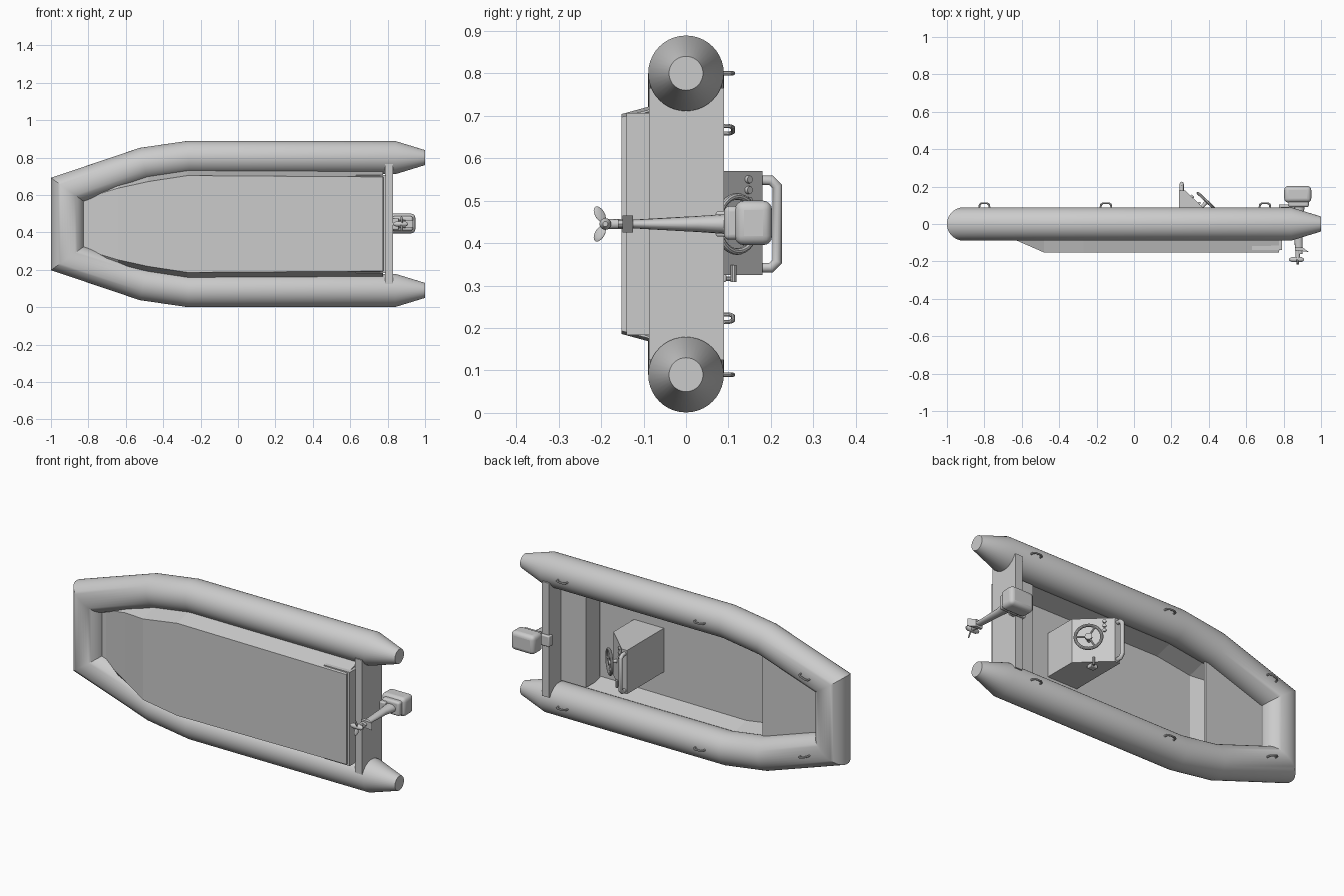
import bpy, bmesh, math
from mathutils import Vector, Matrix

cube = bpy.data.objects.get("Cube")
if cube:
    bpy.data.objects.remove(cube)

grey = bpy.data.materials.new("plain_grey")
grey.use_nodes = True
grey.diffuse_color = (0.6, 0.6, 0.6, 1)
grey.node_tree.nodes["Principled BSDF"].inputs["Base Color"].default_value = (0.6, 0.6, 0.6, 1)

MID = 0.445          # centre line of the boat, which lies on its side (deck faces +y)
Y = Vector((0, 1, 0))


def finish(name, bm, smooth=True, bevel=0, thick=0):
    bmesh.ops.recalc_face_normals(bm, faces=bm.faces)
    me = bpy.data.meshes.new(name)
    bm.to_mesh(me)
    bm.free()
    me.materials.append(grey)
    ob = bpy.data.objects.new(name, me)
    bpy.context.collection.objects.link(ob)
    if thick:
        mod = ob.modifiers.new("thickness", 'SOLIDIFY')
        mod.thickness = thick
        mod.offset = 0
    if bevel:
        mod = ob.modifiers.new("round", 'BEVEL')
        mod.width = bevel
        mod.segments = 4
    if smooth:
        bpy.ops.object.select_all(action='DESELECT')
        ob.select_set(True)
        bpy.context.view_layer.objects.active = ob
        bpy.ops.object.shade_smooth_by_angle(angle=math.radians(35))
    return ob


def loft(name, rings, caps=True, closed=True, **kw):
    bm = bmesh.new()
    rows = [[bm.verts.new(p) for p in ring] for ring in rings]
    n = len(rows[0])
    for a, b in zip(rows, rows[1:]):
        for i in range(n if closed else n - 1):
            j = (i + 1) % n
            bm.faces.new((a[i], a[j], b[j], b[i]))
    if caps:
        bm.faces.new(rows[0])
        bm.faces.new(rows[-1])
    return finish(name, bm, **kw)


def pipe(name, path, radii, ref, sides=12):
    """Mitred round pipe along a flat path; ref is the normal of the path's plane."""
    pts = [Vector(p) for p in path]
    if not isinstance(radii, list):
        radii = [radii] * len(pts)
    rings = []
    for i, p in enumerate(pts):
        a = (p - pts[i - 1]).normalized() if i else (pts[1] - p).normalized()
        b = (pts[i + 1] - p).normalized() if i < len(pts) - 1 else a
        t = (a + b).normalized()
        side = t.cross(ref).normalized() / max(t.dot(a), 0.3)
        rings.append([p + radii[i] * (side * math.cos(k) + ref * math.sin(k))
                      for k in (math.tau * s / sides for s in range(sides))])
    return loft(name, rings)


def box(name, lo, hi, **kw):
    bm = bmesh.new()
    lo, hi = Vector(lo), Vector(hi)
    bmesh.ops.create_cube(bm, size=1, matrix=Matrix.Translation((lo + hi) / 2)
                          @ Matrix.Diagonal((*(hi - lo), 1)))
    return finish(name, bm, smooth='bevel' in kw, **kw)


def prism(name, profile, z0, z1, **kw):
    return loft(name, [[(x, y, z) for x, y in profile] for z in (z0, z1)], smooth=False, **kw)


# Inflatable collar: one mitred tube with tapered stern cones
half = [(1, 0.355), (0.84, 0.355), (-0.265, 0.355), (-0.505, 0.32), (-0.911, 0.183)]
path = [(x, 0, MID + u) for x, u in half] + [(x, 0, MID - u) for x, u in reversed(half)]
radii = [0.04] + [0.089] * 8 + [0.04]
pipe("inflatable_collar", path, radii, Y, sides=40)

# Hull tub: flat bottom, flared sides, raked bow
sections = [(0.775, -0.15, 0.25), (-0.27, -0.15, 0.257), (-0.48, -0.15, 0.225),
            (-0.64, -0.08, 0.19), (-0.86, 0.0, 0.125)]
rings = []
for x, y, w in sections:
    rim = max(y + 0.005, -0.02)
    rings.append([(x, rim, MID + w + 0.035), (x, y, MID + w),
                  (x, y, MID - w), (x, rim, MID - w - 0.035)])
loft("hull_tub", rings, caps=False, closed=False, smooth=False, thick=0.006)
prism("hull_stern_wall", [(0.77, -0.15), (0.776, -0.15), (0.786, -0.03), (0.78, -0.03)],
      MID - 0.252, MID + 0.252)

# Decks and transom
loft("foredeck", [[(-0.467, y, MID + 0.27), (-0.86, y, MID + 0.14),
                   (-0.86, y, MID - 0.14), (-0.467, y, MID - 0.27)] for y in (-0.025, -0.012)],
     smooth=False)
box("aft_deck", (0.63, -0.14, MID - 0.262), (0.79, -0.015, MID + 0.262))
box("transom", (0.785, -0.087, MID - 0.32), (0.828, 0.09, MID + 0.32))

# Steering console with sloped dash
prism("console", [(0.24, -0.147), (0.24, 0.18), (0.272, 0.18), (0.425, 0.035), (0.425, -0.147)],
      0.325, 0.57)
dash_normal = Vector((0.69, 0.73, 0)).normalized()
tilt = dash_normal.to_track_quat('Z', 'Y').to_matrix().to_4x4()


def disc(name, at, radius, depth):
    bm = bmesh.new()
    bmesh.ops.create_cone(bm, cap_ends=True, segments=16, radius1=radius, radius2=radius,
                          depth=depth, matrix=Matrix.Translation(at) @ tilt)
    return finish(name, bm)


# Steering wheel: rim, spokes, hub and column
wheel = Vector((0.39, 0.12, MID))
along = dash_normal.cross(Vector((0, 0, 1)))
rim_rings = []
for i in range(33):
    a = math.tau * i / 32
    out = along * math.cos(a) + Vector((0, 0, 1)) * math.sin(a)
    rim_rings.append([wheel + out * (0.065 + 0.008 * math.cos(b)) + dash_normal * 0.008 * math.sin(b)
                      for b in (math.tau * k / 10 for k in range(10))])
loft("steering_wheel_rim", rim_rings, caps=False)
for i in range(3):
    a = math.tau * i / 3
    out = along * math.cos(a) + Vector((0, 0, 1)) * math.sin(a)
    pipe("steering_wheel_spoke", [wheel, wheel + out * 0.063], 0.005, dash_normal, 8)
disc("steering_wheel_hub", wheel, 0.018, 0.016)
pipe("steering_column", [wheel, wheel - dash_normal * 0.06], 0.01, Vector((0, 0, 1)))
for z in (0.50, 0.525, 0.55):
    disc("dash_knob", Vector((0.31, 0.146, z)), 0.009, 0.014)

# Grab rail over the console and throttle lever
X = Vector((1, 0, 0))
pipe("console_grab_rail", [(0.255, 0.165, 0.342), (0.255, 0.2, 0.342), (0.255, 0.215, 0.357),
                           (0.255, 0.215, 0.533), (0.255, 0.2, 0.548), (0.255, 0.165, 0.548)],
     0.011, X)
box("throttle_base", (0.31, 0.06, 0.308), (0.35, 0.095, 0.327), bevel=0.004)
pipe("throttle_lever", [(0.33, 0.085, 0.316), (0.35, 0.112, 0.316)], 0.005, Vector((0, 0, 1)), 8)
pipe("throttle_grip", [(0.35, 0.112, 0.308), (0.35, 0.112, 0.348)], 0.007, X, 10)

# Carry handles on the collar, in mirrored pairs
for x, u, slope in ((-0.8, 0.222, 0.337), (-0.15, 0.355, 0), (0.7, 0.355, 0)):
    for s in (1, -1):
        c = Vector((x, 0.082, MID + s * u))
        d = Vector((1, 0, s * slope)).normalized()
        pts = [c + d * a + Y * h for a, h in
               ((-0.03, 0), (-0.026, 0.022), (-0.016, 0.029), (0.016, 0.029), (0.026, 0.022), (0.03, 0))]
        pipe("carry_handle", pts, 0.005, d.cross(Y), 8)

# Outboard motor: cowl, bracket and tapered leg
box("motor_cowl", (0.803, 0.115, 0.395), (0.948, 0.203, 0.5), bevel=0.022)
box("motor_cowl_base", (0.825, 0.09, 0.408), (0.935, 0.13, 0.487), bevel=0.012)
box("motor_clamp", (0.775, 0.07, 0.415), (0.86, 0.105, 0.475), bevel=0.006)
leg = [(0.1, 0.845, 0.915, 0.024), (0.03, 0.855, 0.9, 0.019), (-0.13, 0.86, 0.9, 0.01),
       (-0.16, 0.865, 0.9, 0.01)]
loft("motor_leg", [[((a + b) / 2 + (b - a) / 2 * math.cos(k), y, MID + w * math.sin(k))
                    for k in (math.tau * i / 16 for i in range(16))] for y, a, b, w in leg])
prism("motor_fin", [(0.86, -0.125), (0.9, -0.125), (0.935, -0.15), (0.86, -0.14)],
      MID - 0.02, MID + 0.02)

# Propeller: hub and three flat blades
hub = Vector((0.875, -0.19, MID))
pipe("propeller_shaft", [hub + Y * 0.05, hub], 0.012, X)
pipe("propeller_hub", [(0.83, -0.19, MID), (0.845, -0.19, MID), (0.895, -0.19, MID),
                       (0.908, -0.19, MID)], [0.006, 0.014, 0.014, 0.006], Y)
for i in range(3):
    bm = bmesh.new()
    bmesh.ops.create_uvsphere(bm, u_segments=12, v_segments=8, radius=1)
    spin = Matrix.Rotation(math.tau * i / 3, 4, 'X')
    bm.transform(Matrix.Translation(hub) @ spin @ Matrix.Translation((0, 0.026, 0))
                 @ Matrix.Rotation(0.5, 4, 'Y') @ Matrix.Diagonal((0.004, 0.021, 0.013, 1)))
    finish("propeller_blade", bm)
